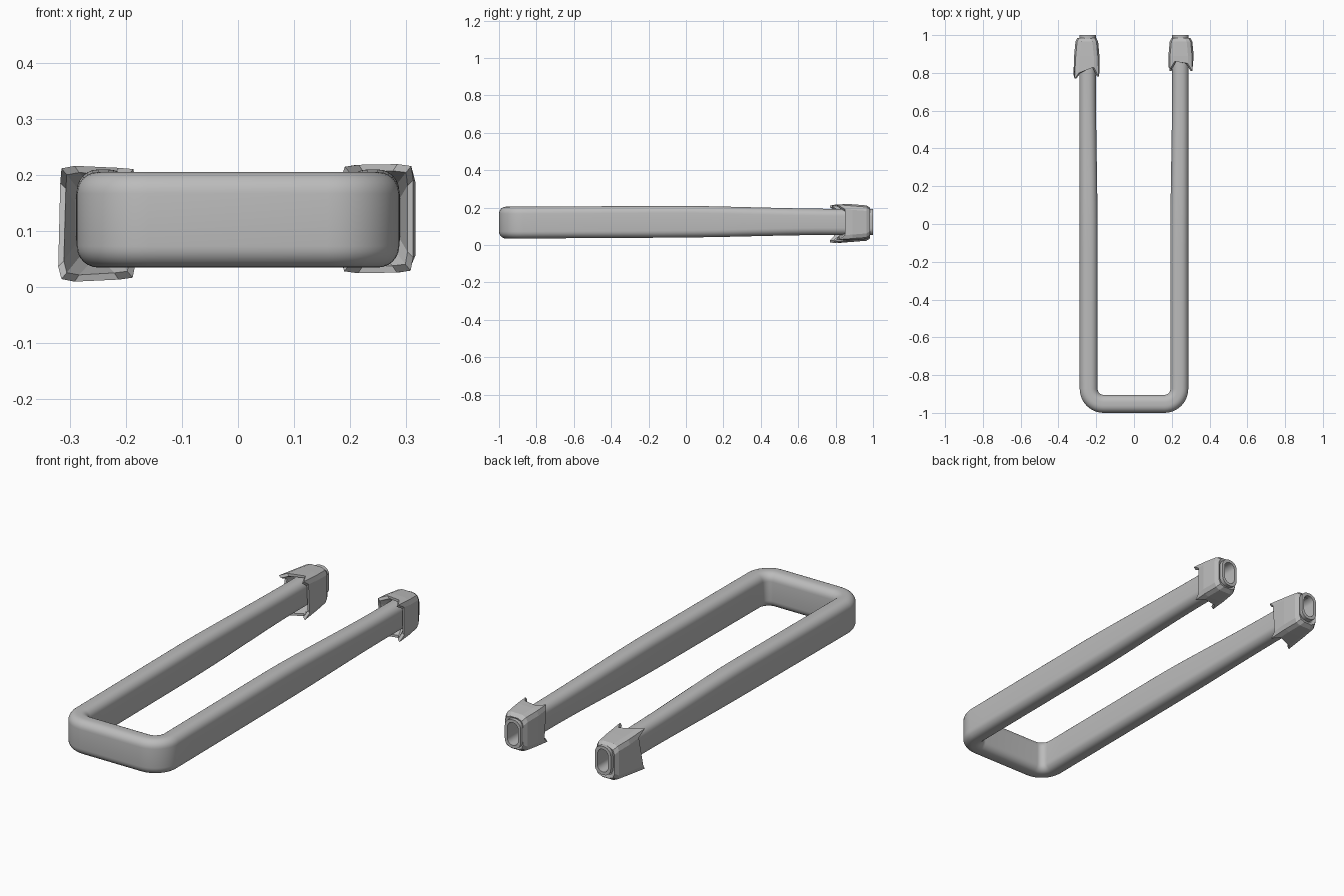
import bpy
import bmesh
from math import cos, sin, pi
from mathutils import Vector

cube = bpy.data.objects.get("Cube")
if cube:
    bpy.data.objects.remove(cube, do_unlink=True)

grey = bpy.data.materials.new("plain grey")
grey.use_nodes = True
colour = (0.5, 0.5, 0.5, 1)
grey.diffuse_color = colour
grey.node_tree.nodes["Principled BSDF"].inputs["Base Color"].default_value = colour


def section(half_w, half_h, radius, steps):
    """Rounded rectangle as (outward, up) pairs."""
    points = []
    for k, (sx, sz) in enumerate(((1, 1), (-1, 1), (-1, -1), (1, -1))):
        for i in range(steps + 1):
            a = (k + i / steps) * pi / 2
            points.append((sx * (half_w - radius) + radius * cos(a),
                           sz * (half_h - radius) + radius * sin(a)))
    return points


def place(points, centre, outward):
    return [centre + outward * u + Vector((0, 0, v)) for u, v in points]


def loft(name, rings, caps=False, closed=False):
    """Skin a list of equal rings."""
    bm = bmesh.new()
    rows = [[bm.verts.new(p) for p in ring] for ring in rings]
    pairs = list(zip(rows, rows[1:]))
    if closed:
        pairs.append((rows[-1], rows[0]))
    for a, b in pairs:
        for i in range(len(a)):
            j = (i + 1) % len(a)
            bm.faces.new((a[i], a[j], b[j], b[i]))
    if caps:
        bm.faces.new(rows[0])
        bm.faces.new(rows[-1])
    bmesh.ops.recalc_face_normals(bm, faces=bm.faces)
    mesh = bpy.data.meshes.new(name)
    bm.to_mesh(mesh)
    bm.free()
    mesh.materials.append(grey)
    obj = bpy.data.objects.new(name, mesh)
    bpy.context.collection.objects.link(obj)
    return obj


def leg_shape(y):
    """Half width, half height, centre height and centre offset along a leg."""
    t = min(max((y + 0.1) / 0.9, 0), 1)
    t = t * t * (3 - 2 * t)
    rise = 0.005 * max(0, 1 - abs(y) / 0.87)
    return 0.0475 - 0.004 * t, 0.085 - 0.015 * t, 0.12 + 0.003 * t + rise, 0.24 + 0.006 * t


def leg_ring(side, y, wall=0):
    w, h, z, x = leg_shape(y)
    return place(section(w - wall, h - wall, 0.038 - wall * 0.6, 6),
                 Vector((side * x, y, z)), Vector((side, 0, 0)))


# U-shaped bar, with tapering legs and hollow ends
BEND, BEND_X, BEND_Y, STEPS = 0.08, 0.16, -0.8725, 10
leg_ys = [1 - i * (1 - BEND_Y) / 20 for i in range(20)]
right = [leg_ring(1, 0.7, 0.014), leg_ring(1, 1, 0.014)] + [leg_ring(1, y) for y in leg_ys]
left = [leg_ring(-1, y) for y in reversed(leg_ys)] + [leg_ring(-1, 1, 0.014), leg_ring(-1, 0.7, 0.014)]
bends = []
for side, start in ((1, 0), (-1, pi / 2)):
    for i in range(STEPS + 1):
        a = -start - i / STEPS * pi / 2
        out = Vector((cos(a), sin(a), 0))
        centre = Vector((side * BEND_X, BEND_Y, 0.12)) + out * BEND
        bends.append(place(section(0.0475, 0.085, 0.038, 6), centre, out))
bar = loft("u_bar", right + bends + left, caps=True)
bpy.ops.object.select_all(action="DESELECT")
bar.select_set(True)
bpy.context.view_layer.objects.active = bar
bpy.ops.object.shade_smooth_by_angle(angle=pi / 4)


def sleeve(name, side, x, z, lip):
    """Faceted collar whose front lip is ragged, one y value per corner point."""
    out = Vector((side, 0, 0))

    def ring(y, w, h, r):
        return place(section(w, h, r, 2), Vector((x, y, z)), out)

    def ragged(w, h, r):
        points = ring(0, w, h, r)
        for p, y in zip(points, lip):
            p.y = y
            flare = (0.86 - y) * 0.12
            p.x += flare if p.x > x else -flare
            p.z += flare if p.z > z else -flare
        return points

    loft(name, [ring(0.98, 0.038, 0.064, 0.03),
                ring(0.985, 0.05, 0.077, 0.03),
                ring(0.965, 0.06, 0.09, 0.03),
                ring(0.89, 0.067, 0.096, 0.03),
                ragged(0.062, 0.096, 0.028),
                ragged(0.052, 0.084, 0.026),
                ring(0.91, 0.038, 0.064, 0.03)], closed=True)


# Ragged sleeves on the open ends
sleeve("left_sleeve", 1, 0.249, 0.122,
       (0.85, 0.81, 0.85, 0.86, 0.82, 0.83, 0.84, 0.81, 0.85, 0.86, 0.82, 0.85))
sleeve("right_sleeve", -1, -0.25, 0.113,
       (0.82, 0.77, 0.80, 0.83, 0.78, 0.81, 0.82, 0.79, 0.83, 0.80, 0.77, 0.79))
